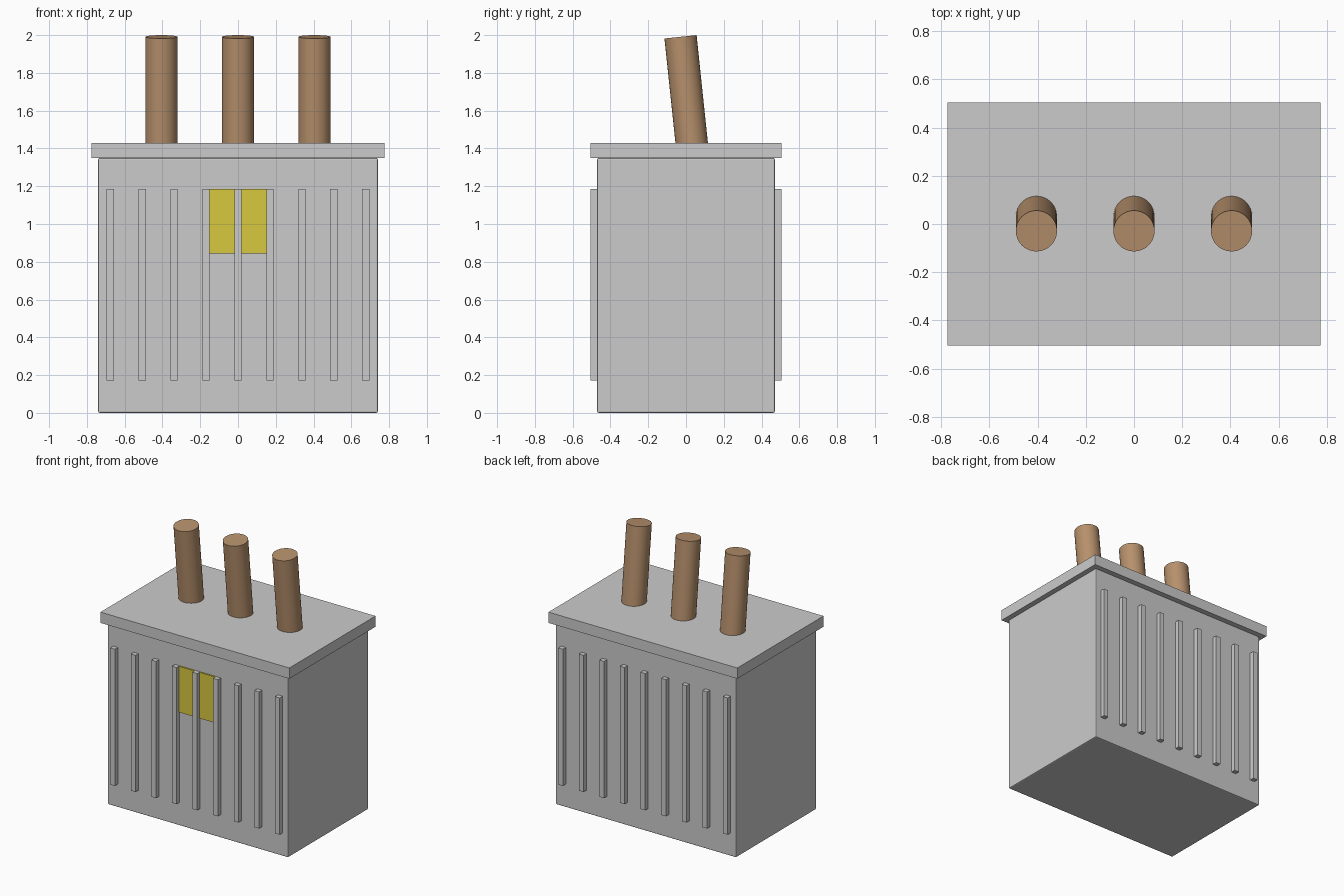
import bpy
from math import radians, sin, cos

if "Cube" in bpy.data.objects:
    bpy.data.objects.remove(bpy.data.objects["Cube"])


def material(name, color):
    m = bpy.data.materials.new(name)
    m.diffuse_color = color
    m.use_nodes = True
    m.node_tree.nodes["Principled BSDF"].inputs["Base Color"].default_value = m.diffuse_color
    return m


def box(name, x, y, z, mat=None, bevel=0):
    """Box from (min, max) ranges on each axis."""
    bpy.ops.mesh.primitive_cube_add(size=1, location=[(a + b) / 2 for a, b in (x, y, z)])
    o = bpy.context.object
    o.name = name
    o.scale = [b - a for a, b in (x, y, z)]
    bpy.ops.object.transform_apply(location=False, rotation=False, scale=True)
    if mat:
        o.data.materials.append(mat)
    if bevel:
        mod = o.modifiers.new("bevel", 'BEVEL')
        mod.width = bevel
        mod.segments = 2
    return o


brown = material("bushing_brown", (0.47, 0.28, 0.15, 1))
yellow = material("plate_yellow", (0.68, 0.58, 0.05, 1))

# Tank and overhanging lid
box("tank", (-0.74, 0.74), (-0.47, 0.47), (0, 1.35), bevel=0.008)
box("lid", (-0.775, 0.775), (-0.505, 0.505), (1.35, 1.43))

# Cooling fins on front and back
for side, (y0, y1) in {"front": (-0.505, -0.46), "back": (0.46, 0.505)}.items():
    for i in range(9):
        x = (i - 4) * 0.169
        box(f"{side}_fin_{i + 1}", (x - 0.019, x + 0.019), (y0, y1), (0.172, 1.186))

# Yellow plate behind the middle front fin
box("warning_plate", (-0.15, 0.15), (-0.48, -0.465), (0.845, 1.186), yellow)

# Three bushings leaning towards the front
tilt, length, radius = radians(6), 0.585, 0.0855
for i, x in enumerate((-0.405, 0, 0.405)):
    y = -0.029 + sin(tilt) * length / 2
    z = 1.991 - cos(tilt) * length / 2
    bpy.ops.mesh.primitive_cylinder_add(vertices=32, radius=radius, depth=length,
                                        location=(x, y, z), rotation=(tilt, 0, 0))
    o = bpy.context.object
    o.name = f"bushing_{i + 1}"
    o.data.materials.append(brown)
    bpy.ops.object.shade_smooth_by_angle(angle=radians(30))
